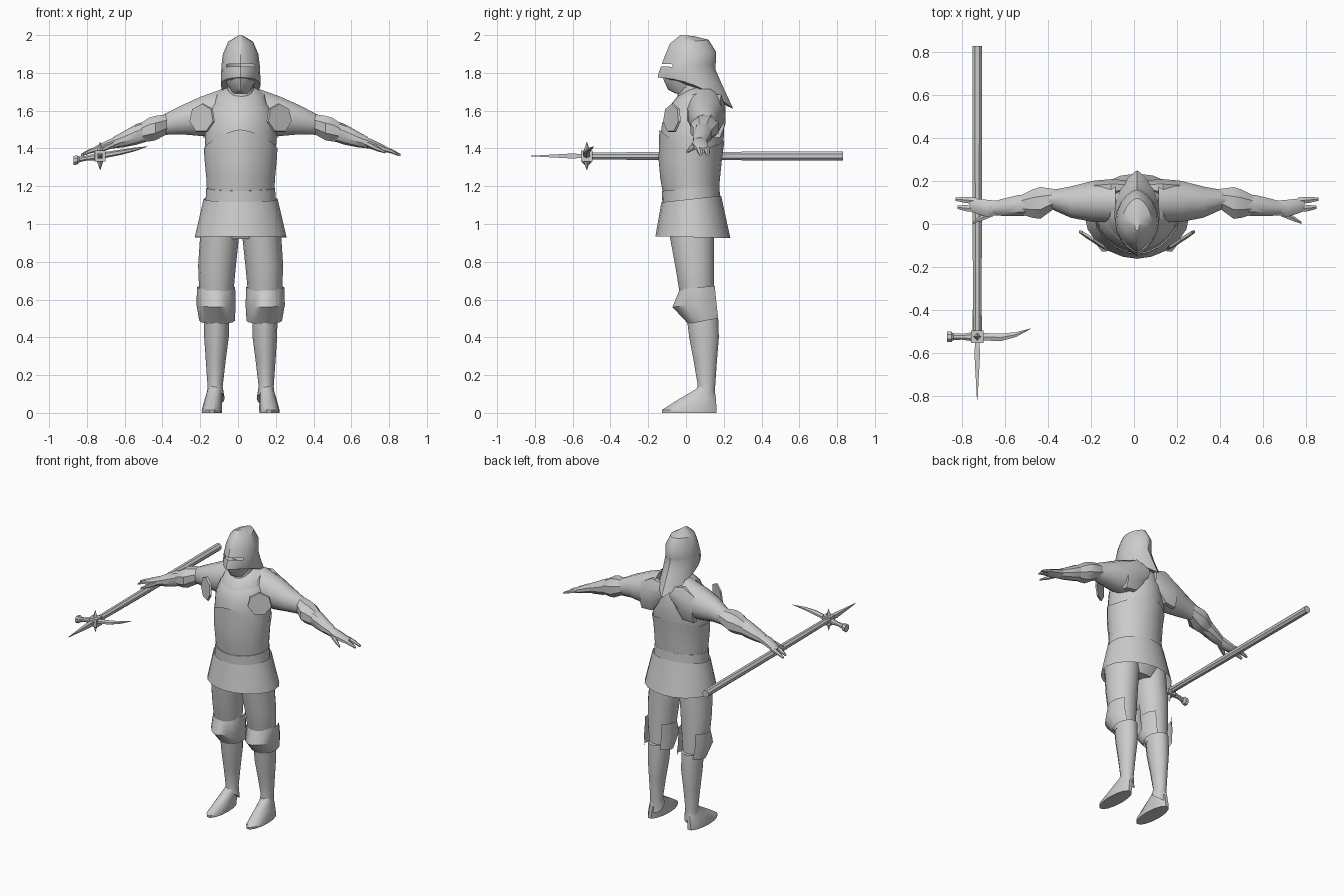
import bpy, bmesh, math
from mathutils import Vector, Matrix

CX = 0.014  # body mirror plane
steel = bpy.data.materials.new("steel_grey")
steel.diffuse_color = (0.6, 0.6, 0.6, 1)


def finish(name, bm):
    bmesh.ops.recalc_face_normals(bm, faces=bm.faces[:])
    me = bpy.data.meshes.new(name)
    bm.to_mesh(me)
    bm.free()
    me.materials.append(steel)
    ob = bpy.data.objects.new(name, me)
    bpy.context.collection.objects.link(ob)
    return ob


def loft(name, rings, s=1, cx=CX, caps=True, keep=None):
    """Skin a list of equal point rings; s = -1 mirrors across the body plane."""
    bm = bmesh.new()
    rows = [[bm.verts.new((cx + s * x, y, z)) for x, y, z in r] for r in rings]
    n = len(rows[0])
    for a, b in zip(rows, rows[1:]):
        for i in range(n):
            j = (i + 1) % n
            bm.faces.new((a[i], a[j], b[j], b[i]))
    if caps:
        bm.faces.new(rows[0])
        bm.faces.new(rows[-1])
    if keep:
        gone = [f for f in bm.faces if not keep(f.calc_center_median())]
        bmesh.ops.delete(bm, geom=gone, context='FACES')
    return finish(name, bm)


def ring(zf, zb, rx, yf, yb, ef=0, eb=0, side=0, cx=0, n=20):
    """Flat-lying ring, tilted front to back; ef/eb sharpen the front/back into a keel."""
    pts = []
    for i in range(n):
        a = 2 * math.pi * i / n
        c, t = math.cos(a), math.sin(a)
        x = rx * c * abs(c) ** (ef if t < 0 else eb)
        k = (1 + t) / 2
        pts.append((cx + x, yf + (yb - yf) * k, zf + (zb - zf) * k + side * c * c))
    return pts


def tube(name, stations, axis='x', n=10, **kw):
    """Skin along x or y; station = x, y, z, half depth/width, half height."""
    rings = []
    for x, y, z, u, v in stations:
        r = []
        for i in range(n):
            a = 2 * math.pi * (i + 0.5) / n
            p, q = u * math.cos(a), v * math.sin(a)
            r.append((x, y + p, z + q) if axis == 'x' else (x + p, y, z + q))
        rings.append(r)
    return loft(name, rings, **kw)


# Helmet with pointed tail and open sight slit
loft("helmet", [
    ring(1.775, 1.61, .105, -.15, .25, .5, .7, .04),
    ring(1.80, 1.74, .104, -.145, .19, .5, .5, .015),
    ring(1.835, 1.82, .102, -.132, .155, .5, .3),
    ring(1.847, 1.84, .101, -.128, .157, .5, .3),
    ring(1.89, 1.91, .094, -.112, .16, .4, .3),
    ring(1.955, 1.975, .066, -.085, .12, .3, .3),
    ring(2.0, 1.995, .012, -.03, .04)],
    keep=lambda c: not (1.836 < c.z < 1.846 and c.y < -.06) and c.z > 1.70 or c.y > .1)

# Chin guard, neck and collar
loft("chin_guard", [ring(1.80, 1.79, .088, -.13, .08, .5),
                    ring(1.755, 1.75, .08, -.115, .09, .5),
                    ring(1.71, 1.72, .055, -.095, .09, .5),
                    ring(1.69, 1.70, .05, -.055, .09)])
loft("neck", [ring(1.55, 1.55, .09, -.06, .13), ring(1.68, 1.70, .07, -.045, .11),
              ring(1.80, 1.80, .065, -.04, .10)])
loft("collar", [ring(1.55, 1.66, .15, -.118, .19, .2, .2, .01),
                ring(1.62, 1.71, .125, -.09, .165, .2, .2, .02),
                ring(1.695, 1.74, .075, -.03, .12, .2)])

# Torso plates
loft("breast_and_back_plate", [
    ring(1.34, 1.34, .185, -.135, .185, .25, .1),
    ring(1.45, 1.46, .19, -.137, .2, .25, .1),
    ring(1.53, 1.55, .185, -.127, .2, .2, .1),
    ring(1.60, 1.66, .15, -.102, .18, .1, .1),
    ring(1.62, 1.70, .12, -.08, .15)])
loft("belly_plate", [
    ring(1.15, 1.19, .178, -.12, .175, .2),
    ring(1.24, 1.25, .182, -.136, .181, .25),
    ring(1.34, 1.34, .191, -.145, .19, .25, .1),
    ring(1.50, 1.44, .195, -.141, .203, .25, .1, -.07)], caps=False)

# Waist band, skirt and hips
loft("waist_band", [ring(1.10, 1.14, .186, -.125, .18, .1),
                    ring(1.175, 1.205, .182, -.127, .177, .1)])
loft("armour_skirt", [ring(1.115, 1.15, .196, -.13, .186, .1),
                      ring(.935, .925, .243, -.162, .235, .1)], caps=False)
loft("hips", [ring(.92, .92, .14, -.06, .13), ring(1.0, 1.0, .2, -.1, .16),
              ring(1.12, 1.12, .18, -.11, .16)])

for s, label in ((1, "left"), (-1, "right")):
    # Leg armour
    loft(label + "_thigh", [
        ring(1.02, 1.02, .1, -.1, .15, cx=.11, n=14),
        ring(.93, .93, .103, -.088, .152, cx=.112, n=14),
        ring(.78, .78, .1, -.06, .152, cx=.125, n=14),
        ring(.60, .60, .088, -.03, .148, cx=.13, n=14),
        ring(.48, .48, .066, .01, .15, cx=.128, n=14)], s)
    loft(label + "_knee_guard", [
        ring(.47, .505, .094, .01, .19, .1, cx=.125, n=14),
        ring(.56, .585, .104, -.075, .19, .3, cx=.13, n=14),
        ring(.655, .675, .101, -.035, .175, .1, cx=.13, n=14)], s,
        caps=False, keep=lambda c: c.y < .15)
    loft(label + "_shin", [
        ring(.52, .52, .067, .0, .172, .2, cx=.128, n=14),
        ring(.40, .40, .065, .015, .176, .2, cx=.128, n=14),
        ring(.27, .27, .052, .04, .165, .2, cx=.132, n=14),
        ring(.15, .13, .04, .06, .155, .2, cx=.135, n=14),
        ring(.115, .04, .048, .055, .155, .2, cx=.133, n=14)], s)
    loft(label + "_shoe", [
        ring(0, 0, .053, -.13, .165, cx=.152, n=14),
        ring(.015, .015, .054, -.132, .165, cx=.152, n=14),
        ring(.07, .07, .046, -.045, .162, cx=.145, n=14),
        ring(.125, .125, .037, .05, .152, cx=.137, n=14),
        ring(.16, .16, .033, .075, .145, cx=.136, n=14)], s)

    # Shoulder and upper arm
    tube(label + "_shoulder_guard", [
        (.10, .105, 1.59, .102, .128), (.21, .105, 1.57, .098, .108),
        (.31, .102, 1.552, .075, .08), (.41, .115, 1.525, .042, .055)], n=12, s=s)
    tube(label + "_back_shoulder_plate", [
        (.03, .17, 1.62, .035, .05), (.12, .17, 1.575, .042, .12),
        (.20, .165, 1.55, .04, .10)], n=8, s=s)
    # Elbow, forearm and gauntlet
    tube(label + "_elbow_guard", [
        (.37, .122, 1.535, .042, .052), (.45, .098, 1.508, .08, .07),
        (.485, .095, 1.50, .072, .068), (.555, .088, 1.475, .042, .045)], n=8, s=s)
    tube(label + "_forearm", [
        (.47, .09, 1.50, .05, .055), (.55, .086, 1.475, .052, .055),
        (.62, .078, 1.448, .043, .042), (.675, .073, 1.43, .032, .03)], s=s)
    tube(label + "_hand", [
        (.65, .075, 1.437, .036, .032), (.70, .073, 1.42, .043, .028),
        (.76, .086, 1.398, .036, .02), (.78, .09, 1.39, .03, .014)], n=8, s=s)
    for finger, y, x in (("outer", .116, .845), ("inner", .078, .835)):
        tube(label + "_" + finger + "_fingers", [
            (.75, y - .008, 1.40, .018, .015), (.80, y - .004, 1.385, .016, .012),
            (x, y, 1.366, .009, .006)], n=6, s=s)
    tube(label + "_thumb", [
        (.67, .055, 1.425, .022, .018), (.72, .03, 1.40, .016, .014),
        (.765, .006, 1.38, .006, .006)], n=6, s=s)

    # Armpit disc, turned outwards
    bm = bmesh.new()
    turn = Matrix.Translation((CX + s * .205, -.075, 1.56)) @ \
        Vector((s * .55, -.84, .05)).to_track_quat('Z', 'Y').to_matrix().to_4x4()
    bmesh.ops.create_cone(bm, cap_ends=True, segments=7, radius1=.08, radius2=.076,
                          depth=.012, matrix=turn)
    finish(label + "_armpit_disc", bm)

# War hammer: shaft, straps, socket, spike, beak, hammer and side studs
W, H = -.73, 1.36
tube("hammer_shaft", [(W, -.50, H, .02, .02), (W, .0, H, .024, .024),
                      (W, .83, H, .025, .025)], 'y', n=8, cx=0)
tube("shaft_straps", [(W, -.50, H, .03, .012), (W, -.02, H, .028, .01)], 'y', n=4, cx=0)
tube("hammer_socket", [(W, -.555, H, .04, .04), (W, -.495, H, .042, .042)], 'y', n=4, cx=0)
tube("top_spike", [(W, -.55, H, .014, .014), (W, -.60, H, .019, .019),
                   (W, -.82, H, .002, .002)], 'y', n=4, cx=0)
tube("beak", [(-.705, -.525, 1.365, .02, .016), (-.62, -.528, 1.38, .02, .014),
              (-.55, -.515, 1.394, .013, .01), (-.48, -.487, 1.41, .001, .001)], n=6, cx=0)
tube("hammer_head", [(-.755, -.525, 1.356, .022, .02), (-.80, -.525, 1.349, .015, .014),
                     (-.84, -.525, 1.342, .016, .016), (-.85, -.525, 1.34, .026, .026),
                     (-.87, -.525, 1.336, .027, .026)], n=8, cx=0)
for d, label in ((1, "upper"), (-1, "lower")):
    bm = bmesh.new()
    flip = Matrix.Translation((W, -.525, H + d * .05)) @ Matrix.Rotation(0 if d > 0 else math.pi, 4, 'X')
    bmesh.ops.create_cone(bm, cap_ends=True, segments=4, radius1=.018, radius2=.001,
                          depth=.05, matrix=flip)
    finish(label + "_stud", bm)

# Smooth shading with crisp plate edges
for ob in bpy.data.objects:
    ob.select_set(True)
bpy.context.view_layer.objects.active = bpy.data.objects["helmet"]
bpy.ops.object.shade_smooth_by_angle(angle=math.radians(35))
